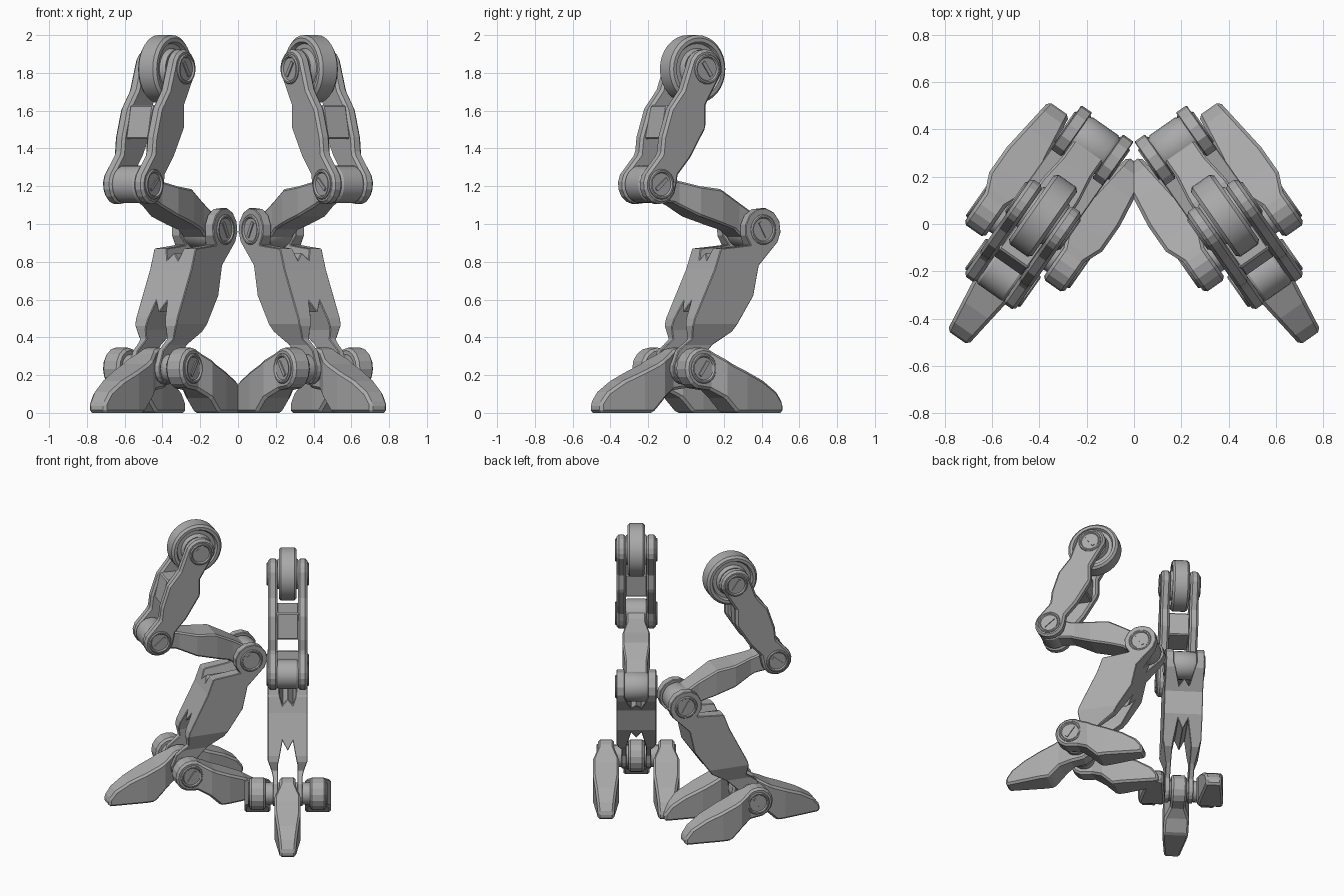
import bpy, bmesh, math
from mathutils import Matrix

if "Cube" in bpy.data.objects:
    bpy.data.objects.remove(bpy.data.objects["Cube"])

# Leg frame: u = forward, w = sideways, z = up; each leg is turned outward
PLACE = Matrix.Translation((0.385, 0.035, 0)) @ Matrix.Rotation(math.radians(-55), 4, 'Z')
HIP, KNEE, HOCK, ANKLE = (0, 1.82), (0.295, 1.21), (-0.362, 0.97), (0.11, 0.235)

steel = bpy.data.materials.new("grey steel")
steel.diffuse_color = (0.4, 0.4, 0.4, 1)
steel.use_nodes = True
steel.node_tree.nodes["Principled BSDF"].inputs["Base Color"].default_value = steel.diffuse_color


def arc(c, r, a0, a1, n=9):
    return [(c[0] + r * math.cos(math.radians(a0 + (a1 - a0) * i / n)),
             c[1] + r * math.sin(math.radians(a0 + (a1 - a0) * i / n))) for i in range(n + 1)]


def make(name, bm):
    bmesh.ops.recalc_face_normals(bm, faces=bm.faces)
    me = bpy.data.meshes.new(name)
    bm.to_mesh(me)
    bm.free()
    ob = bpy.data.objects.new(name, me)
    bpy.context.collection.objects.link(ob)
    return ob


def prism(name, pts, axis, a, b):
    """Extrude a 2D outline along the given axis (0 = u, 1 = w, 2 = z)."""
    bm = bmesh.new()
    rings = []
    for d in (a, b):
        ring = []
        for p in pts:
            co = list(p)
            co.insert(axis, d)
            ring.append(bm.verts.new(co))
        rings.append(ring)
    n = len(pts)
    for ring in rings:
        bm.faces.new(ring)
    for i in range(n):
        j = (i + 1) % n
        bm.faces.new((rings[0][i], rings[0][j], rings[1][j], rings[1][i]))
    return make(name, bm)


def carve(ob, tool):
    """Keep only the volume shared with the tool, then drop the tool."""
    m = ob.modifiers.new("shape", 'BOOLEAN')
    m.operation, m.solver, m.object = 'INTERSECT', 'EXACT', tool
    bpy.context.view_layer.update()
    ev = ob.evaluated_get(bpy.context.evaluated_depsgraph_get())
    me = bpy.data.meshes.new_from_object(ev)
    ob.modifiers.clear()
    ob.data = me
    bpy.data.objects.remove(tool)
    return ob


def lathe(name, c, prof, n=24):
    """Turn an (r, w) profile about the sideways axis through c."""
    bm = bmesh.new()
    rings = []
    for r, w in prof:
        k = n if r > 0 else 1
        rings.append([bm.verts.new((c[0] + r * math.cos(math.tau * i / n), w,
                                    c[1] + r * math.sin(math.tau * i / n))) for i in range(k)])
    for A, B in zip(rings, rings[1:]):
        for i in range(n):
            j = (i + 1) % n
            vs = [A[i % len(A)], A[j % len(A)], B[j % len(B)], B[i % len(B)]]
            bm.faces.new(list(dict.fromkeys(vs)))
    return make(name, bm)


def both(half):
    """Full turned profile or plan from its positive half."""
    return half + [(r, -w) for r, w in reversed(half)]


def finish(ob, bevel=0.0):
    ob.data.transform(PLACE)
    ob.data.materials.clear()
    ob.data.materials.append(steel)
    if bevel:
        b = ob.modifiers.new("edges", 'BEVEL')
        b.width, b.segments, b.limit_method, b.angle_limit = bevel, 1, 'ANGLE', math.radians(32)
    else:
        bpy.ops.object.select_all(action='DESELECT')
        ob.select_set(True)
        bpy.context.view_layer.objects.active = ob
        bpy.ops.object.shade_smooth_by_angle(angle=math.radians(32))
    m = ob.modifiers.new("other leg", 'MIRROR')
    m.use_mirror_merge = False


# Hip wheel with stepped hub
finish(lathe("hip_wheel", HIP, both([(0, .07), (.1, .07), (.11, .04), (.135, .04),
                                     (.145, .06), (.165, .06), (.18, .045)]), 32))

# Thigh side plates and the block between them
thigh = (arc(HIP, .105, 10, 190)
         + [(-.06, 1.73), (0, 1.63), (.0, 1.51), (.1, 1.35), (.18, 1.26)]
         + arc(KNEE, .105, 185, 390)
         + [(.29, 1.37), (.28, 1.46), (.23, 1.61), (.15, 1.71)])
for s, side in ((1, "outer"), (-1, "inner")):
    finish(prism("thigh_plate_" + side, thigh, 1, s * .07, s * .132), .014)
finish(prism("thigh_block", [(.03, 1.62), (.22, 1.63), (.26, 1.45), (.04, 1.45)], 1, -.075, .075), .008)

# Knee barrel and hock barrel
finish(lathe("knee_barrel", KNEE, both([(0, .075), (.09, .075), (.1, .06)])))
finish(lathe("hock_barrel", HOCK, both([(0, .082), (.09, .082), (.1, .065)])))

# Middle link, waisted in plan
link_side = (arc(KNEE, .09, -105, 80)
             + [(.16, 1.235), (.01, 1.2), (-.12, 1.185), (-.24, 1.12)]
             + arc(HOCK, .095, 75, 285)
             + [(-.22, .97), (-.09, 1.01), (.01, 1.04), (.16, 1.11)])
link_plan = both([(.5, .065), (.13, .065), (.01, .093), (-.13, .093), (-.25, .076), (-.5, .076)])
finish(carve(prism("middle_link", link_side, 1, -.2, .2),
             prism("link_tool", link_plan, 2, .8, 1.4)), .01)

# Calf, forked at both ends
calf_side = (arc(HOCK, .115, -45, 215)
             + [(-.335, .78), (-.3, .62), (-.17, .43), (-.06, .36), (.02, .28)]
             + arc(ANKLE, .085, 190, 370)
             + [(.16, .33), (.08, .39), (.09, .46), (.08, .5), (-.05, .76), (-.09, .87), (-.2, .88)])
fork = [(.035, .59), (.065, .44), (.065, .1), (.1, .1), (.1, .36), (.135, .47),
        (.135, 1.2), (.08, 1.2), (.08, .94), (.035, .81)]
calf_front = [(0, .53)] + fork + [(0, .85)] + [(-w, z) for w, z in reversed(fork)]
finish(carve(prism("calf", calf_side, 1, -.2, .2),
             prism("calf_tool", calf_front, 0, -.7, .5)), .012)

# Three toes: one forward, two backward
toe_side = ([(.2, 0), (.52, 0), (.52, .05), (.475, .11), (.38, .17), (.17, .26)]
            + arc((0, ANKLE[1]), .11, 45, 250)
            + [(.05, .12), (.12, .08)])
toe_half = [(-.2, .054), (.05, .054), (.13, .088), (.26, .088), (.6, .043)]
for name, d, w in (("front_toe", 1, 0), ("back_toe_outer", -1, .204), ("back_toe_inner", -1, -.204)):
    side = [(ANKLE[0] + d * t, z) for t, z in toe_side]
    plan = [(ANKLE[0] + d * t, w + h) for t, h in both(toe_half)]
    finish(carve(prism(name, side, 1, w - .15, w + .15),
                 prism("toe_tool", plan, 2, -.1, .5)), .014)

# Ankle axle
finish(lathe("ankle_axle", ANKLE, both([(0, .2), (.075, .2)])))

# Slotted bolts on both faces of every joint
for joint, c, shift, ang in (("hip", HIP, 0, 55), ("knee", KNEE, 0, -40),
                             ("hock", HOCK, 0, 60), ("ankle", ANKLE, .126, -55)):
    for s, side in ((1, "outer"), (-1, "inner")):
        prof = [(0, .1), (.08, .1), (.08, .137), (.074, .143), (.066, .143), (.06, .134), (0, .134)]
        finish(lathe(f"{joint}_bolt_{side}", c, [(r, s * (w + shift)) for r, w in prof]))
        ca, sa = math.cos(math.radians(ang)), math.sin(math.radians(ang))
        bar = [(c[0] + x * ca - z * sa, c[1] + x * sa + z * ca)
               for x, z in ((-.045, -.01), (.045, -.01), (.045, .01), (-.045, .01))]
        finish(prism(f"{joint}_bolt_key_{side}", bar, 1, s * (.13 + shift), s * (.141 + shift)))
